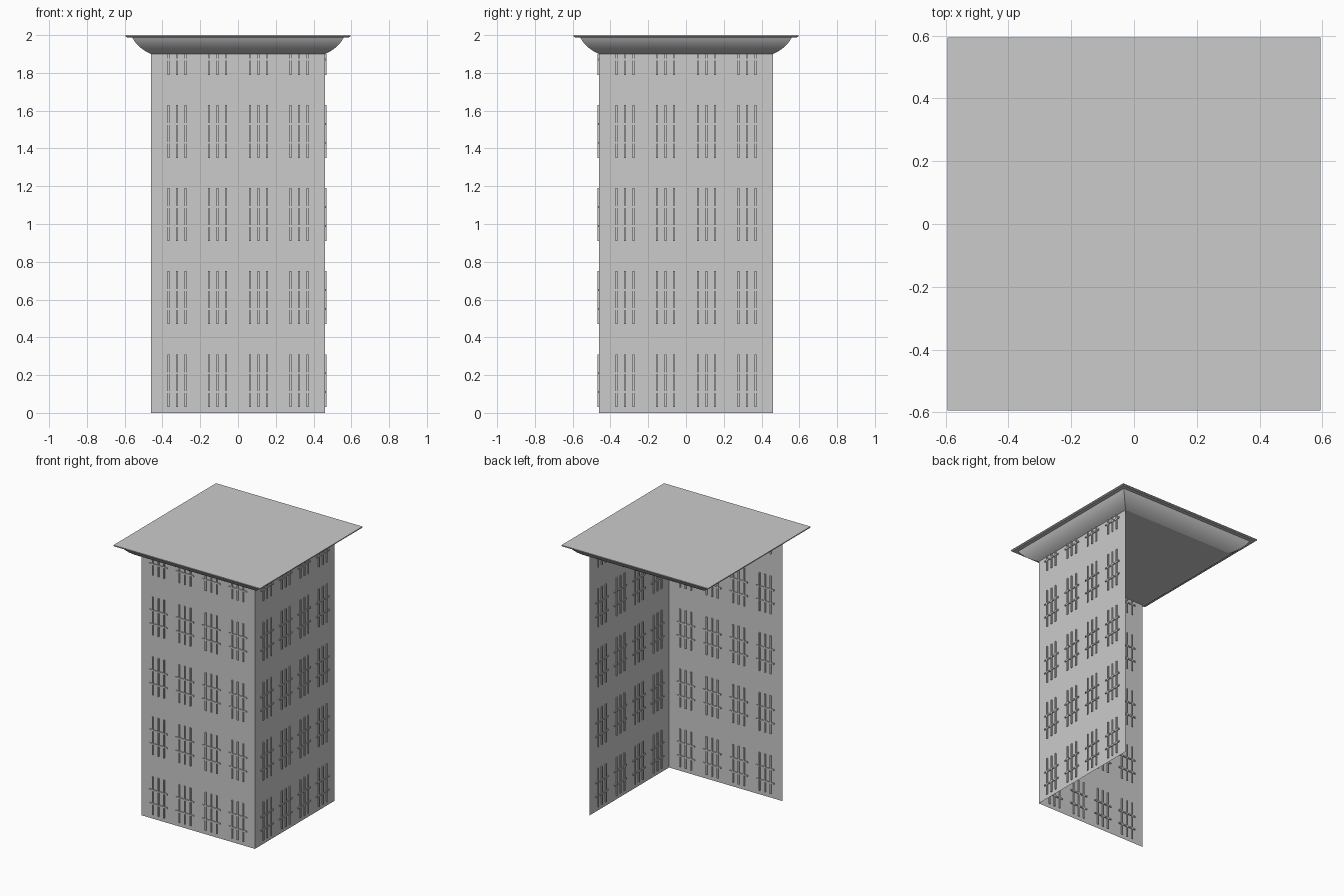
import bpy, bmesh, math
from mathutils import Matrix, Vector

if "Cube" in bpy.data.objects:
    bpy.data.objects.remove(bpy.data.objects["Cube"])

HALF = 0.46      # half width of the tower
WALL_TOP = 1.9


def finish(name, bm, normals=False):
    if normals:
        bmesh.ops.recalc_face_normals(bm, faces=bm.faces[:])
    mesh = bpy.data.meshes.new(name)
    bm.to_mesh(mesh)
    bm.free()
    obj = bpy.data.objects.new(name, mesh)
    bpy.context.collection.objects.link(obj)
    return obj


def add_bar(bm, x, z0, z1, width, depth):
    size = Matrix.Diagonal((width, depth, z1 - z0, 1))
    bmesh.ops.create_cube(
        bm, size=1, matrix=Matrix.Translation((x, -HALF, (z0 + z1) / 2)) @ size)


# Two street walls: a thin sheet each, the second turned to the right side
def wall(name, turn):
    bm = bmesh.new()
    corners = [(-HALF, 0), (HALF, 0), (HALF, WALL_TOP), (-HALF, WALL_TOP)]
    bm.faces.new([bm.verts.new((x, -HALF, z)) for x, z in corners])
    bm.transform(Matrix.Rotation(turn, 4, 'Z'))
    finish(name, bm)


# Window bars: four columns, four full floors and a cut-off top floor
def window_bars(name, turn):
    bm = bmesh.new()
    for floor in range(5):
        base = 0.03 + 0.44 * floor
        top = min(base + 0.28, WALL_TOP)
        for col in range(4):
            x = (col - 1.5) * 0.215
            for dx in (-0.045, 0, 0.045):
                add_bar(bm, x + dx, base, top, 0.01, 0.016)
            for dz in (0.08, 0.18):
                if base + dz < WALL_TOP:
                    add_bar(bm, x, base + dz - 0.005, base + dz + 0.005, 0.145, 0.014)
    bm.transform(Matrix.Rotation(turn, 4, 'Z'))
    finish(name, bm)


for side, turn in (("front", 0), ("right", math.pi / 2)):
    wall(side + "_wall", turn)
    window_bars(side + "_window_bars", turn)

# Roof cornice: a bowed moulding with a thin lip, swept around a square
profile = []
for i in range(9):
    a = math.radians(30 + 40 * i / 8)
    s = (math.sin(a) - math.sin(math.radians(30))) / (math.sin(math.radians(70)) - 0.5)
    c = (math.cos(math.radians(30)) - math.cos(a)) / (
        math.cos(math.radians(30)) - math.cos(math.radians(70)))
    profile.append((HALF + 0.1 * s, WALL_TOP + 0.088 * c))
profile += [(0.588, 0.0 + 1.988), (0.595, 1.993), (0.595, 2.0)]

bm = bmesh.new()
rings = [[bm.verts.new((sx * r, sy * r, z))
          for sx, sy in ((-1, -1), (1, -1), (1, 1), (-1, 1))] for r, z in profile]
for low, high in zip(rings, rings[1:]):
    for i in range(4):
        j = (i + 1) % 4
        bm.faces.new((low[i], low[j], high[j], high[i]))
bm.faces.new(rings[0][::-1])
bm.faces.new(rings[-1])
cornice = finish("roof_cornice", bm, normals=True)

bpy.context.view_layer.objects.active = cornice
cornice.select_set(True)
bpy.ops.object.shade_smooth_by_angle(angle=math.radians(25))
